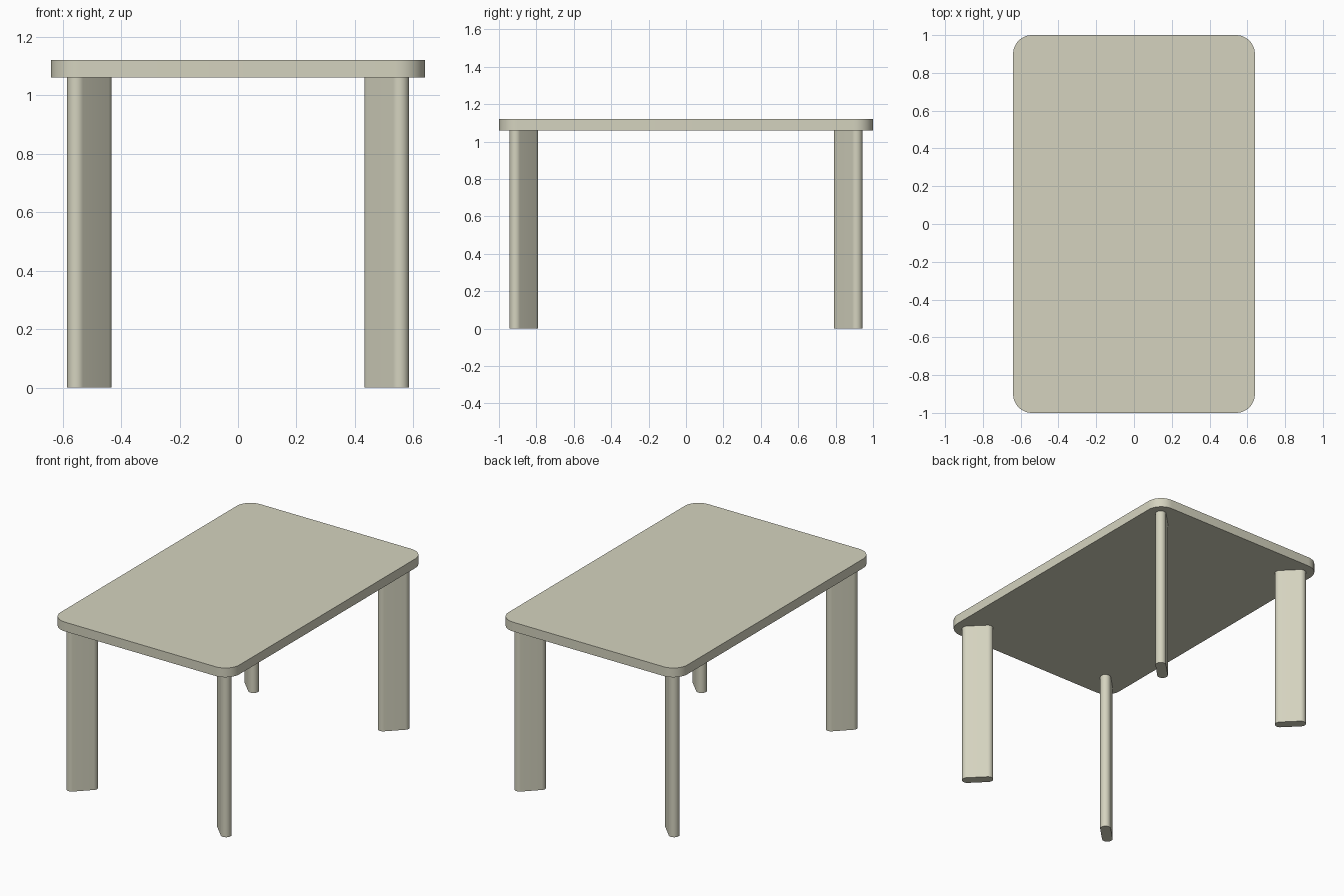
import bpy, bmesh, math

if "Cube" in bpy.data.objects:
    bpy.data.objects.remove(bpy.data.objects["Cube"])

mat = bpy.data.materials.new("pale_khaki")
mat.diffuse_color = (0.66, 0.65, 0.52, 1.0)
mat.use_nodes = True
mat.node_tree.nodes["Principled BSDF"].inputs["Base Color"].default_value = mat.diffuse_color


def rounded_outline(half_x, half_y, r, steps):
    """Counter-clockwise outline of a rounded rectangle."""
    pts = []
    for i, (sx, sy) in enumerate([(1, 1), (-1, 1), (-1, -1), (1, -1)]):
        for k in range(steps + 1):
            a = math.pi / 2 * (i + k / steps)
            pts.append((sx * (half_x - r) + r * math.cos(a),
                        sy * (half_y - r) + r * math.sin(a)))
    return pts


def extrude(name, outline, z0, z1, loc=(0, 0), turn=0.0):
    bm = bmesh.new()
    face = bm.faces.new([bm.verts.new((x, y, z0)) for x, y in outline])
    res = bmesh.ops.extrude_face_region(bm, geom=[face], use_keep_orig=True)
    for v in res["geom"]:
        if isinstance(v, bmesh.types.BMVert):
            v.co.z = z1
    bmesh.ops.remove_doubles(bm, verts=bm.verts, dist=1e-5)
    bmesh.ops.recalc_face_normals(bm, faces=bm.faces)
    me = bpy.data.meshes.new(name)
    bm.to_mesh(me)
    bm.free()
    me.materials.append(mat)
    ob = bpy.data.objects.new(name, me)
    ob.location = (loc[0], loc[1], 0)
    ob.rotation_euler.z = turn
    bpy.context.collection.objects.link(ob)
    bpy.ops.object.select_all(action='DESELECT')
    ob.select_set(True)
    bpy.context.view_layer.objects.active = ob
    bpy.ops.object.shade_smooth_by_angle(angle=math.radians(35))
    return ob


# table top with rounded corners
extrude("table_top", rounded_outline(0.64, 1.0, 0.1, 12), 1.06, 1.12)

# four round-ended slab legs, set diagonally towards the centre
leg = rounded_outline(0.0945, 0.032, 0.032, 10)
for sx, side in ((-1, "left"), (1, "right")):
    for sy, end in ((-1, "front"), (1, "back")):
        extrude(f"{end}_{side}_leg", leg, 0.0, 1.06,
                (sx * 0.509, sy * 0.867), sx * sy * math.pi / 4)
